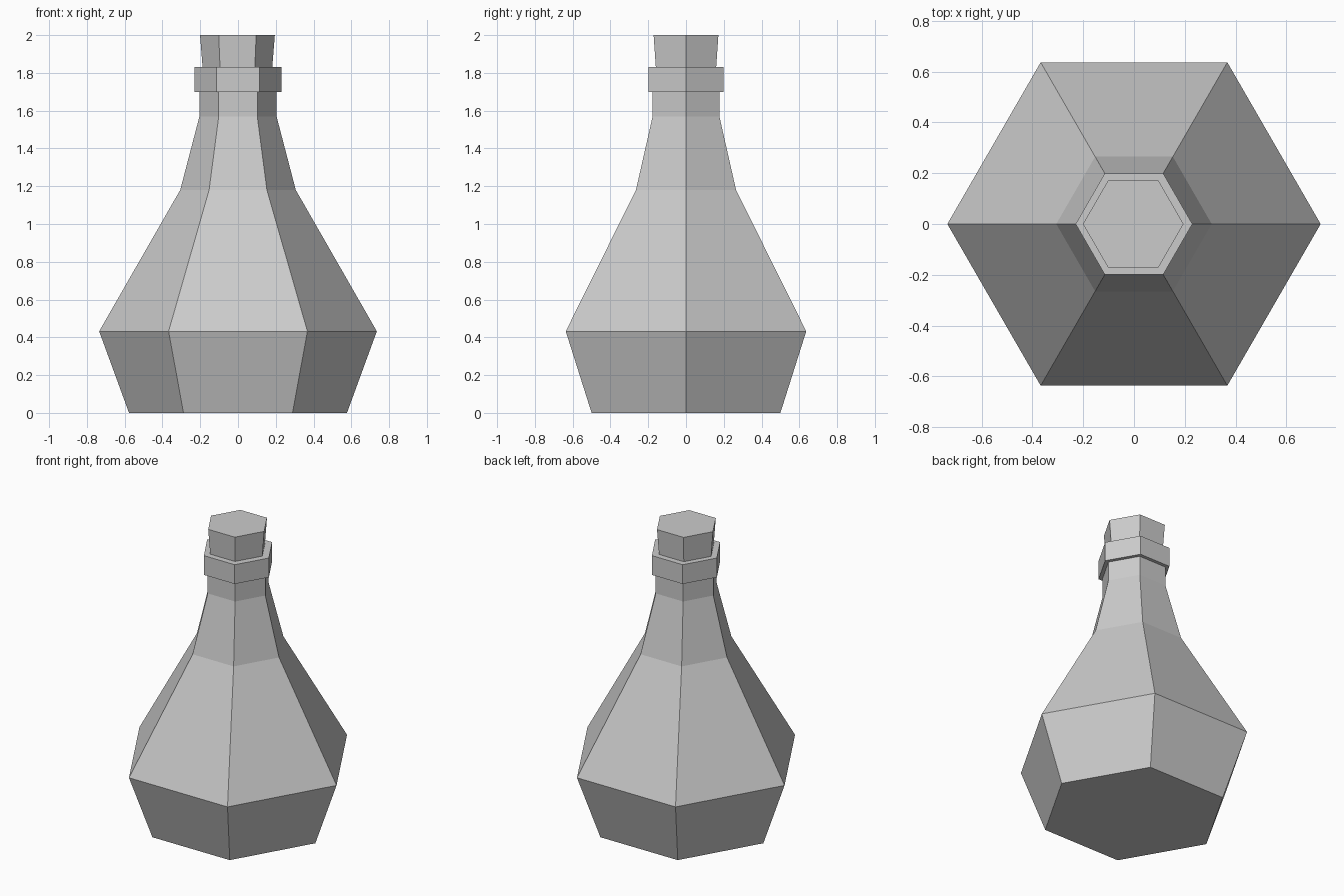
import bpy
import bmesh
from math import cos, sin, tau

SIDES = 6

cube = bpy.data.objects.get("Cube")
if cube:
    bpy.data.objects.remove(cube, do_unlink=True)

# Single flat grey
grey = bpy.data.materials.new("plain_grey")
grey.use_nodes = True
colour = (0.6, 0.6, 0.6, 1.0)
grey.diffuse_color = colour
grey.node_tree.nodes["Principled BSDF"].inputs["Base Color"].default_value = colour


def lathe(name, profile, x=0.0):
    """Hexagonal solid from (radius, height) pairs, capped at both ends."""
    bm = bmesh.new()
    rings = [[bm.verts.new((x + r * cos(tau * i / SIDES), r * sin(tau * i / SIDES), z))
              for i in range(SIDES)] for r, z in profile]
    for low, high in zip(rings, rings[1:]):
        for i in range(SIDES):
            j = (i + 1) % SIDES
            bm.faces.new((low[i], low[j], high[j], high[i]))
    bm.faces.new(rings[0][::-1])
    bm.faces.new(rings[-1])
    mesh = bpy.data.meshes.new(name)
    bm.to_mesh(mesh)
    bm.free()
    mesh.materials.append(grey)
    obj = bpy.data.objects.new(name, mesh)
    bpy.context.collection.objects.link(obj)
    return obj


# Bottle: tapered base, sloped shoulder, neck and raised lip
lathe("bottle", [(0.577, 0), (0.735, 0.432), (0.306, 1.18), (0.204, 1.57),
                 (0.204, 1.70), (0.23, 1.70), (0.23, 1.83)])

# Stopper: flares slightly upward, seated in the lip
lathe("stopper", [(0.182, 1.80), (0.198, 2.0)], x=-0.003)
